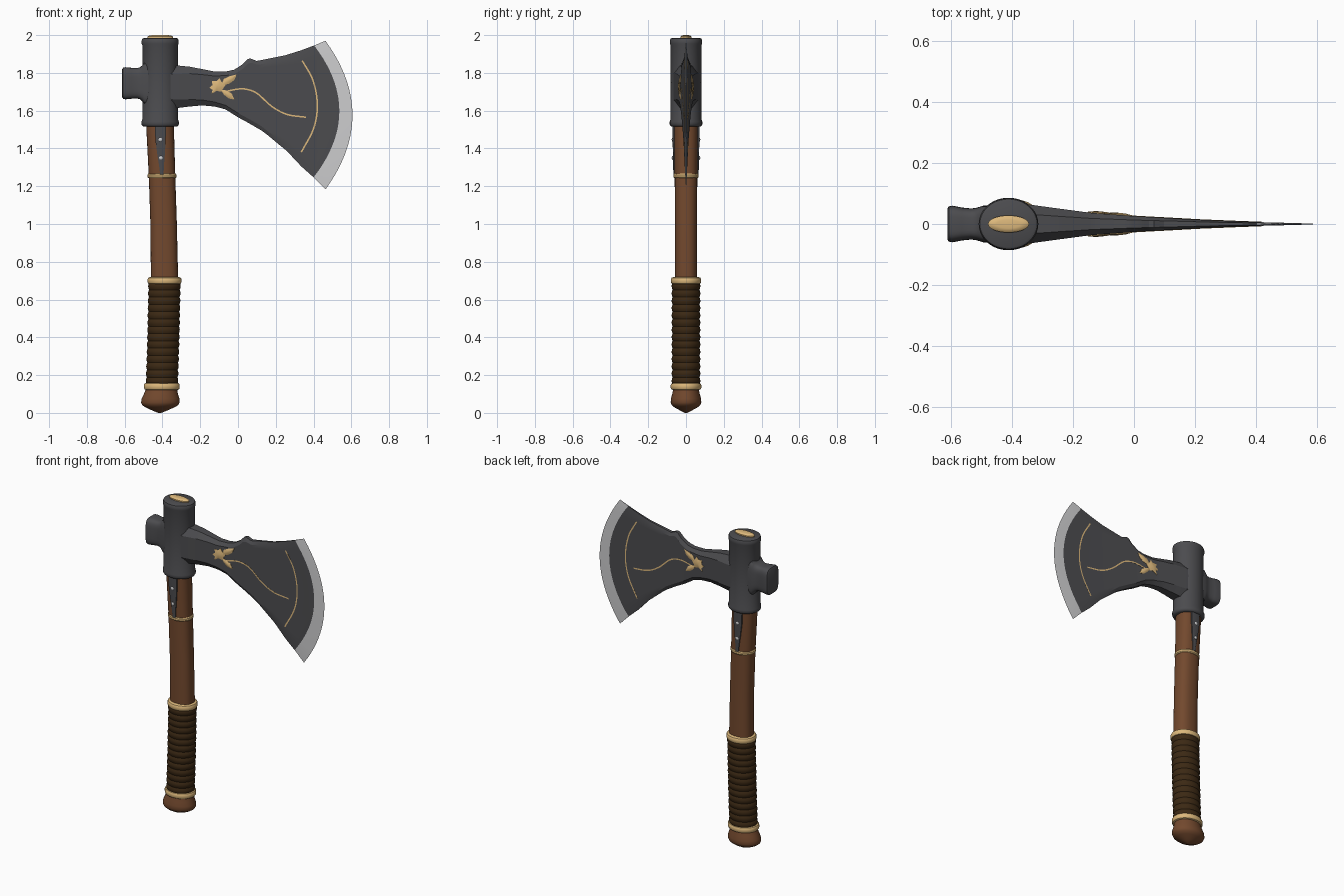
import bpy, bmesh, math
from mathutils import Vector

if "Cube" in bpy.data.objects:
    bpy.data.objects.remove(bpy.data.objects["Cube"])


def material(name, rgb):
    m = bpy.data.materials.new(name)
    m.diffuse_color = (*rgb, 1)
    m.use_nodes = True
    m.node_tree.nodes["Principled BSDF"].inputs["Base Color"].default_value = m.diffuse_color
    return m


STEEL = material("dark steel", (0.072, 0.072, 0.078))
EDGE = material("bright edge", (0.62, 0.62, 0.63))
WOOD = material("brown wood", (0.17, 0.066, 0.027))
LEATHER = material("dark leather", (0.045, 0.022, 0.007))
GOLD = material("pale gold", (0.72, 0.48, 0.20))


def loft(name, strips, mats, caps=True, angle=35, bright_from=None):
    """Skin one or more series of closed rings into a single object."""
    bm = bmesh.new()
    for rings in strips:
        vs = [[bm.verts.new(p) for p in r] for r in rings]
        n = len(rings[0])
        for i in range(len(vs) - 1):
            for j in range(n):
                k = (j + 1) % n
                f = bm.faces.new((vs[i][j], vs[i][k], vs[i + 1][k], vs[i + 1][j]))
                if bright_from is not None and i >= bright_from:
                    f.material_index = 1
        if caps:
            bm.faces.new(vs[0])
            bm.faces.new(vs[-1])
    bmesh.ops.remove_doubles(bm, verts=bm.verts, dist=1e-5)
    bmesh.ops.recalc_face_normals(bm, faces=bm.faces)
    me = bpy.data.meshes.new(name)
    bm.to_mesh(me)
    bm.free()
    for m in mats:
        me.materials.append(m)
    ob = bpy.data.objects.new(name, me)
    bpy.context.collection.objects.link(ob)
    bpy.ops.object.select_all(action='DESELECT')
    ob.select_set(True)
    bpy.context.view_layer.objects.active = ob
    bpy.ops.object.shade_smooth_by_angle(angle=math.radians(angle))
    return ob


def oval(a, b, power=2.0, n=40):
    """Superellipse outline."""
    out = []
    for i in range(n):
        t = 2 * math.pi * i / n
        c, s = math.cos(t), math.sin(t)
        out.append((math.copysign(abs(c) ** (2 / power), c) * a,
                    math.copysign(abs(s) ** (2 / power), s) * b))
    return out


def upright(name, profile, mat, power=2.0):
    """Stack of oval sections (z, centre x, half x, half y)."""
    return loft(name, [[[(cx + u, v, z) for u, v in oval(a, b, power)]
                        for z, cx, a, b in profile]], [mat])


def lerp_table(table, x):
    if x <= table[0][0]:
        return table[0][1]
    for (x0, y0), (x1, y1) in zip(table, table[1:]):
        if x <= x1:
            return y0 + (y1 - y0) * (x - x0) / (x1 - x0)
    return table[-1][1]


def smooth_path(pts, steps=8):
    """Catmull-Rom samples through the points."""
    p = [Vector(q) for q in pts]
    p = [2 * p[0] - p[1]] + p + [2 * p[-1] - p[-2]]
    out = []
    for i in range(1, len(p) - 2):
        a, b, c, d = p[i - 1:i + 3]
        for s in range(steps):
            t = s / steps
            out.append(0.5 * (2 * b + (c - a) * t + (2 * a - 5 * b + 4 * c - d) * t * t
                              + (3 * b - a - 3 * c + d) * t ** 3))
    return out + [p[-2]]


# Wooden handle with a slight bend, and its flared knob
BEND = [(0, -0.412), (0.15, -0.403), (0.4, -0.395), (0.7, -0.389), (0.95, -0.392),
        (1.25, -0.402), (1.5, -0.412), (2, -0.412)]
SHAFT = [(0.1, 0.072, 0.06), (0.72, 0.072, 0.058), (1.0, 0.070, 0.058),
         (1.25, 0.070, 0.060), (1.5, 0.073, 0.064), (1.95, 0.073, 0.064)]
upright("handle", [(z, lerp_table(BEND, z), a, b) for z, a, b in SHAFT], WOOD, 2.4)
upright("handle_knob", [(0.0, -0.414, 0.008, 0.006), (0.012, -0.414, 0.038, 0.03),
                        (0.03, -0.413, 0.078, 0.062), (0.042, -0.412, 0.096, 0.076),
                        (0.055, -0.411, 0.102, 0.081), (0.075, -0.410, 0.100, 0.080),
                        (0.10, -0.408, 0.090, 0.073), (0.125, -0.405, 0.083, 0.068)], WOOD)

# Leather wrap with rounded turns
grip = []
TURNS = 14
for i in range(TURNS * 6 + 1):
    z = 0.15 + 0.54 * i / (TURNS * 6)
    swell = 0.005 * abs(math.sin(math.pi * i / 6))
    grip.append((z, lerp_table(BEND, z), 0.081 + swell, 0.071 + swell))
upright("leather_grip", grip, LEATHER)

# Gold collars
for name, z, h, a, b in (("lower_collar", 0.14, 0.019, 0.095, 0.081),
                         ("middle_collar", 0.70, 0.019, 0.090, 0.080),
                         ("upper_collar", 1.255, 0.014, 0.077, 0.067)):
    cx = lerp_table(BEND, z)
    upright(name, [(z + h * t, cx, a - d, b - d) for t, d in
                   ((-1, 0.012), (-0.8, 0.004), (-0.4, 0), (0.4, 0), (0.8, 0.004), (1, 0.012))], GOLD)

# Steel socket with rolled rims, and the wedge in its top
upright("socket", [(z, -0.412, a, a * 0.87) for z, a in
                   ((1.515, 0.086), (1.519, 0.094), (1.528, 0.099), (1.542, 0.099), (1.555, 0.094),
                    (1.75, 0.093), (1.945, 0.094), (1.955, 0.098), (1.97, 0.098),
                    (1.981, 0.094), (1.985, 0.086))], STEEL)
upright("wedge", [(1.97, -0.412, 0.067, 0.028), (1.992, -0.412, 0.067, 0.028),
                  (1.998, -0.412, 0.058, 0.022), (2.0, -0.412, 0.04, 0.014)], GOLD)

# Hammer poll behind the socket
loft("poll", [[[(x, v, 1.745 + u) for u, v in oval(a, b, 4)] for x, a, b in
               ((-0.613, 0.074, 0.050), (-0.608, 0.083, 0.058), (-0.595, 0.085, 0.060),
                (-0.565, 0.082, 0.054), (-0.535, 0.080, 0.051), (-0.518, 0.085, 0.053),
                (-0.505, 0.097, 0.057), (-0.495, 0.112, 0.060), (-0.46, 0.12, 0.06))]], [STEEL])

# Blade: stations of (top x, top z, bottom x, bottom z, forward bulge)
STATIONS = [(-.40, 1.842, -.40, 1.61, 0), (-.33, 1.84, -.33, 1.613, 0), (-.257, 1.833, -.257, 1.622, 0),
            (-.19, 1.82, -.19, 1.628, 0), (-.124, 1.807, -.124, 1.622, 0),
            (-.06, 1.808, -.066, 1.607, 0), (-.02, 1.817, 0, 1.565, 0),
            (.024, 1.845, .05, 1.538, 0), (.05, 1.873, .09, 1.515, 0),
            (.065, 1.877, .124, 1.495, .01), (.098, 1.863, .16, 1.468, .02),
            (.246, 1.892, .26, 1.385, .06), (.33, 1.918, .335, 1.305, .1),
            (.403, 1.945, .40, 1.247, .135), (.463, 1.97, .463, 1.183, .143)]
THICK = [(-.40, .070), (-.33, .062), (-.25, .051), (-.144, .037), (0, .026),
         (.216, .014), (.41, .006), (.54, .003), (.61, .001)]


def thick(x):
    return lerp_table(THICK, x)


def blade_ring(st, sharp):
    tx, tz, bx, bz, bulge = st
    c = lerp_table([(-.33, .2), (.1, .05)], tx)          # chamfer width
    rows = [0] + [c + (1 - 2 * c) * i / 20 for i in range(21)] + [1]
    front, back = [], []
    for v in rows:
        x = bx + (tx - bx) * v + bulge * 4 * v * (1 - v)
        y = 0 if sharp else thick(x) * (0.5 if v in (0, 1) else 1)
        z = bz + (tz - bz) * v
        front.append((x, -y, z))
        back.append((x, y, z))
    return front + back[::-1]


fine = []
for a, b in zip(STATIONS, STATIONS[1:]):
    fine += [[p + (q - p) * t / 3 for p, q in zip(a, b)] for t in range(3)]
rings = [blade_ring(s, False) for s in fine[:-2]] + [blade_ring(STATIONS[-1], True)]
loft("blade", [rings], [STEEL, EDGE], caps=False, angle=20, bright_from=len(rings) - 2)


# Engraved gold lines on both cheeks
def ribbon(name, pts, w=0.004):
    path = smooth_path(pts)
    strips = []
    for s in (-1, 1):
        strip = []
        for i, p in enumerate(path):
            d = (path[min(i + 1, len(path) - 1)] - path[max(i - 1, 0)]).normalized()
            n = Vector((-d.y, d.x)) * w
            h = thick(p.x)
            strip.append([(p.x + n.x, s * (h + .0015), p.y + n.y),
                          (p.x - n.x, s * (h + .0015), p.y - n.y),
                          (p.x, s * h * 0.5, p.y)])
        strips.append(strip)
    loft(name, strips, [GOLD])


ribbon("edge_line", [(.34, 1.865), (.397, 1.76), (.42, 1.63), (.40, 1.505), (.335, 1.38)])
ribbon("vine_line", [(-.07, 1.70), (-.01, 1.713), (.04, 1.714), (.10, 1.692), (.18, 1.622),
                     (.26, 1.58), (.36, 1.565)])


# Raised gold flower and leaves on both cheeks
def boss(name, outline):
    cx = sum(p[0] for p in outline) / len(outline)
    cz = sum(p[1] for p in outline) / len(outline)
    strips = []
    for s in (-1, 1):
        strips.append([[(cx + (x - cx) * k, s * (thick(cx + (x - cx) * k) + e), cz + (z - cz) * k)
                        for x, z in outline]
                       for k, e in ((1, -.004), (1, .002), (.5, .006), (.1, .007))])
    loft(name, strips, [GOLD])


boss("flower", [(-.152, 1.722), (-.135, 1.735), (-.138, 1.757), (-.112, 1.757), (-.098, 1.772),
                (-.088, 1.752), (-.065, 1.738), (-.078, 1.718), (-.09, 1.70), (-.112, 1.705),
                (-.142, 1.688), (-.134, 1.71)])
boss("upper_leaf", [(-.09, 1.732), (-.075, 1.768), (-.045, 1.782), (-.006, 1.792),
                    (-.02, 1.762), (-.045, 1.743)])
boss("lower_leaf", [(-.093, 1.712), (-.06, 1.707), (-.033, 1.69), (-.018, 1.658),
                    (-.05, 1.665), (-.075, 1.685)])

# Steel straps with rivets, front and back of the handle
for side, s in (("front", -1), ("back", 1)):
    loft(side + "_strap", [[[(cx - w, s * (y - .014), z), (cx - w, s * (y - .002), z),
                             (cx - w * .6, s * y, z), (cx + w * .6, s * y, z),
                             (cx + w, s * (y - .002), z), (cx + w, s * (y - .014), z)]
                            for z, cx, w, y in ((1.53, -.411, .030, .072), (1.44, -.410, .027, .071),
                                                (1.36, -.407, .019, .069), (1.31, -.405, .013, .068),
                                                (1.262, -.403, .009, .067))]], [STEEL])
    loft(side + "_rivets", [[[(cx + u, s * y, z + v) for u, v in oval(r, r, 2, 16)]
                             for y, r in ((.062, .010), (.072, .010), (.0745, .007), (.0755, .002))]
                            for cx, z in ((-.411, 1.447), (-.408, 1.35))], [EDGE])
